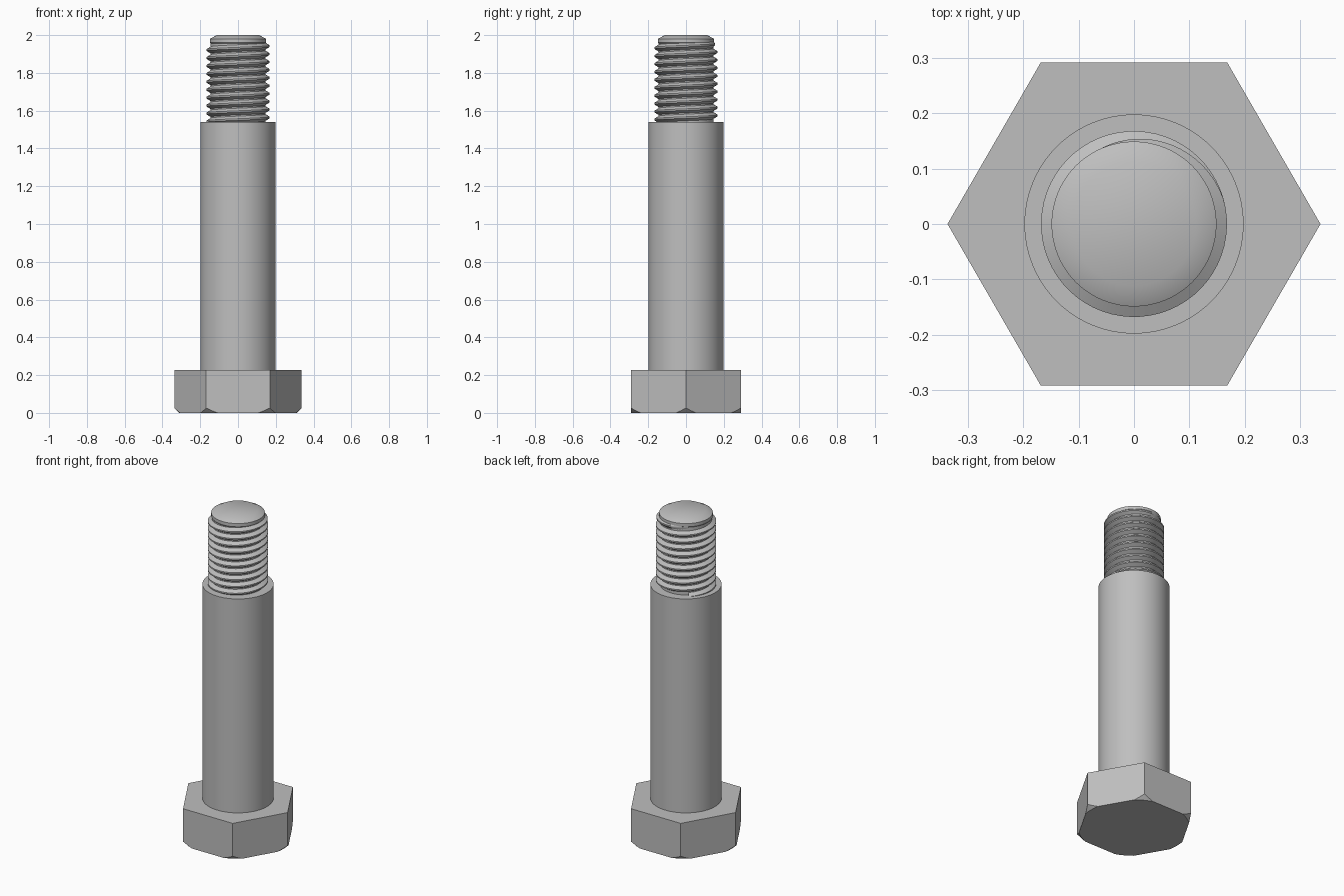
import bpy
import bmesh
from math import sin, cos, pi, tau, radians

cube = bpy.data.objects.get("Cube")
if cube:
    bpy.data.objects.remove(cube, do_unlink=True)

steel = bpy.data.materials.new("grey steel")
steel.use_nodes = True
GREY = (0.52, 0.52, 0.52, 1)
steel.diffuse_color = GREY
steel.node_tree.nodes["Principled BSDF"].inputs["Base Color"].default_value = GREY


def finish(name, bm, smooth=True):
    bmesh.ops.recalc_face_normals(bm, faces=bm.faces)
    mesh = bpy.data.meshes.new(name)
    bm.to_mesh(mesh)
    bm.free()
    mesh.materials.append(steel)
    obj = bpy.data.objects.new(name, mesh)
    bpy.context.collection.objects.link(obj)
    if smooth:
        bpy.ops.object.select_all(action='DESELECT')
        obj.select_set(True)
        bpy.context.view_layer.objects.active = obj
        bpy.ops.object.shade_smooth_by_angle(angle=radians(30))
    return obj


def loft(bm, rings, closed):
    """Skin consecutive rings of vertices and cap both ends."""
    for a, b in zip(rings, rings[1:]):
        n = len(a)
        for i in range(n if closed else n - 1):
            j = (i + 1) % n
            bm.faces.new((a[i], a[j], b[j], b[i]))
    bm.faces.new(rings[0])
    bm.faces.new(rings[-1])


def turned(name, profile, sides=96, smooth=True):
    """Solid of revolution from (radius, height) pairs."""
    bm = bmesh.new()
    rings = [[bm.verts.new((r * cos(tau * i / sides), r * sin(tau * i / sides), z))
              for i in range(sides)] for r, z in profile]
    loft(bm, rings, True)
    return finish(name, bm, smooth)


# Hex head with its lower corners turned off by a cone
head = turned("hex_head", [(0.337, 0), (0.337, 0.228)], 6, False)
cutter = turned("head_chamfer_cutter", [(0.311, 0), (0.361, 0.05), (0.361, 0.4)])
cutter.hide_render = True
cutter.hide_set(True)
chamfer = head.modifiers.new("corner chamfer", 'BOOLEAN')
chamfer.operation = 'INTERSECT'
chamfer.solver = 'EXACT'
chamfer.object = cutter

# Plain shank, and thread core with chamfered tip
turned("shank", [(0.198, 0.228), (0.198, 1.54)])
turned("thread_core", [(0.145, 1.54), (0.145, 1.955), (0.149, 1.96),
                       (0.149, 1.98), (0.112, 2.0)])

# Right-handed thread ridge that fades out below the tip
PITCH, CORE, CREST = 0.042, 0.143, 0.168
STEPS = 60
end_angle = radians(130)
end_z = 1.957
fade = radians(115)
total = 10 * STEPS
bm = bmesh.new()
rings = []
for s in range(total + 1):
    back = (total - s) * tau / STEPS
    a = end_angle - back
    z = end_z - PITCH * back / tau
    k = min(1, back / fade)
    crest = CORE + 0.003 + (CREST - CORE - 0.003) * k
    rings.append([bm.verts.new((r * cos(a), r * sin(a), z + dz)) for r, dz in
                  ((CORE, -0.019), (crest, -0.004), (crest, 0.004), (CORE, 0.019))])
loft(bm, rings, True)
finish("thread_ridge", bm)
